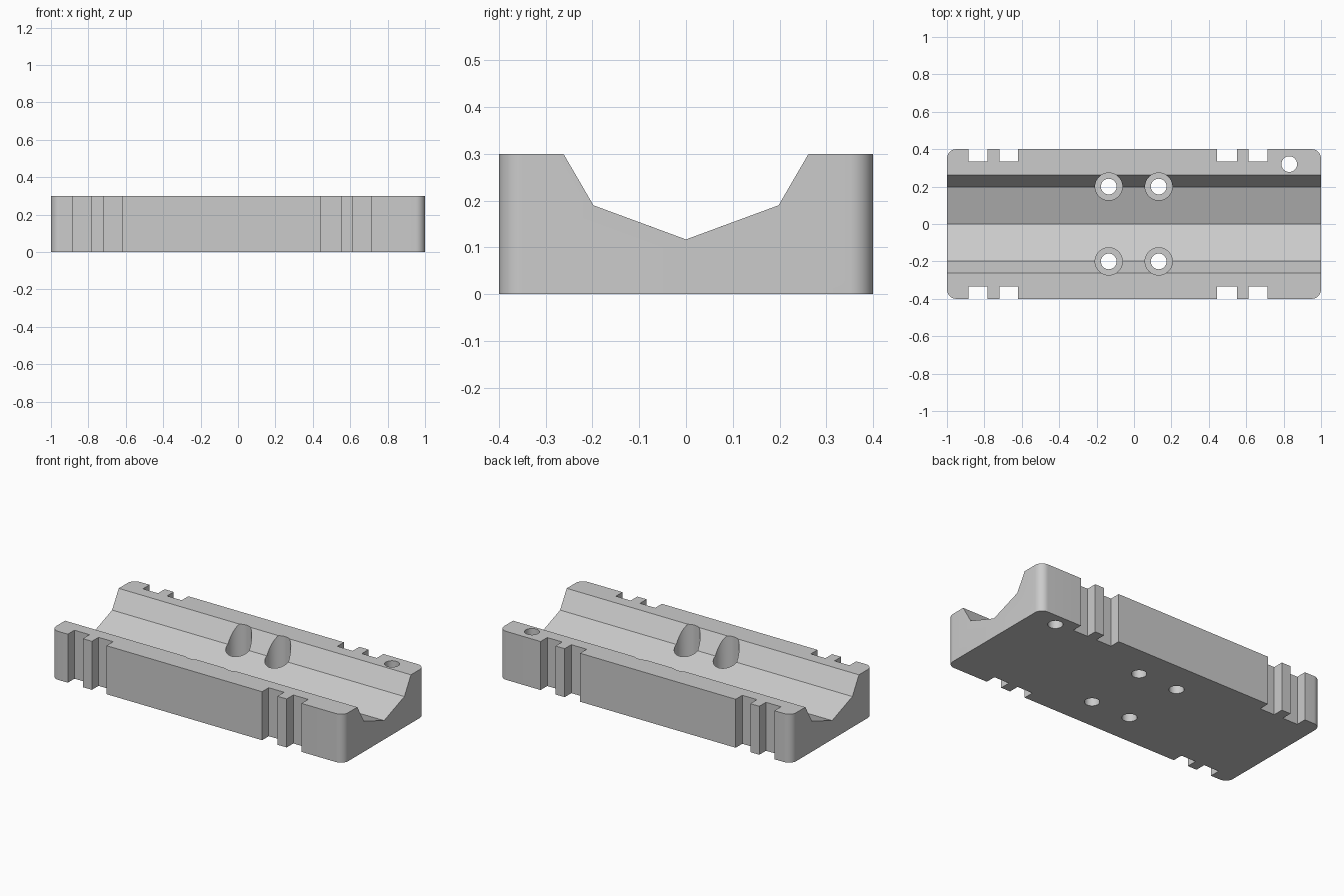
import bpy
import bmesh
from math import radians
from mathutils import Matrix, Vector

cube = bpy.data.objects.get("Cube")
if cube:
    bpy.data.objects.remove(cube, do_unlink=True)

grey = bpy.data.materials.new("plain grey")
grey.use_nodes = True
grey.diffuse_color = (0.6, 0.6, 0.6, 1)
grey.node_tree.nodes["Principled BSDF"].inputs["Base Color"].default_value = (0.6, 0.6, 0.6, 1)

HEIGHT = 0.3


def make_object(name, bm):
    bmesh.ops.recalc_face_normals(bm, faces=bm.faces)
    mesh = bpy.data.meshes.new(name)
    bm.to_mesh(mesh)
    bm.free()
    mesh.materials.append(grey)
    obj = bpy.data.objects.new(name, mesh)
    bpy.context.collection.objects.link(obj)
    return obj


def box(name, low, high):
    low, high = Vector(low), Vector(high)
    bm = bmesh.new()
    bmesh.ops.create_cube(bm, size=1, matrix=Matrix.Translation((low + high) / 2)
                          @ Matrix.Diagonal((*(high - low), 1)))
    return bm


def drill(name, x, y, radius, bottom):
    bm = bmesh.new()
    top = HEIGHT + 0.1
    bmesh.ops.create_cone(bm, cap_ends=True, segments=48, radius1=radius, radius2=radius,
                          depth=top - bottom, matrix=Matrix.Translation((x, y, (top + bottom) / 2)))
    return make_object(name, bm)


def prism_along_x(name, profile, half_length):
    bm = bmesh.new()
    face = bm.faces.new([bm.verts.new((-half_length, y, z)) for y, z in profile])
    ext = bmesh.ops.extrude_face_region(bm, geom=[face])
    verts = [v for v in ext["geom"] if isinstance(v, bmesh.types.BMVert)]
    bmesh.ops.translate(bm, verts=verts, vec=(2 * half_length, 0, 0))
    return make_object(name, bm)


# Base block with rounded upright corners
bm = box("base_block", (-1, -0.4, 0), (1, 0.4, HEIGHT))
upright = [e for e in bm.edges if abs(e.verts[0].co.z - e.verts[1].co.z) > 0.1]
bmesh.ops.bevel(bm, geom=upright, offset=0.05, segments=10, profile=0.5, affect='EDGES')
block = make_object("base_block", bm)

# Long V-shaped channel, mirrored from its right half
half = [(0.198, 0.19), (0.262, HEIGHT), (0.262, HEIGHT + 0.1)]
profile = [(0, 0.117)] + half + [(-y, z) for y, z in reversed(half)]
cutters = [prism_along_x("channel_cutter", profile, 1.1)]

# Paired notches along both long sides
for x1, x2 in ((-0.885, -0.782), (-0.72, -0.62), (0.445, 0.55), (0.613, 0.715)):
    for y1, y2 in ((-0.5, -0.335), (0.335, 0.5)):
        cutters.append(make_object("notch_cutter", box("notch", (x1, y1, -0.1), (x2, y2, HEIGHT + 0.1))))

# Counterbored screw holes and the single corner hole
for x in (-0.135, 0.132):
    for y in (-0.2, 0.2):
        cutters.append(drill("counterbore_cutter", x, y, 0.073, 0.06))
        cutters.append(drill("screw_hole_cutter", x, y, 0.042, -0.1))
cutters.append(drill("corner_hole_cutter", 0.83, 0.32, 0.042, -0.1))

# Cut everything from the block
bpy.ops.object.select_all(action='DESELECT')
bpy.context.view_layer.objects.active = block
block.select_set(True)
for cutter in cutters:
    mod = block.modifiers.new("cut", 'BOOLEAN')
    mod.operation = 'DIFFERENCE'
    mod.solver = 'EXACT'
    mod.object = cutter
    bpy.ops.object.modifier_apply(modifier=mod.name)
    bpy.data.objects.remove(cutter, do_unlink=True)

bpy.ops.object.shade_smooth_by_angle(angle=radians(25))
